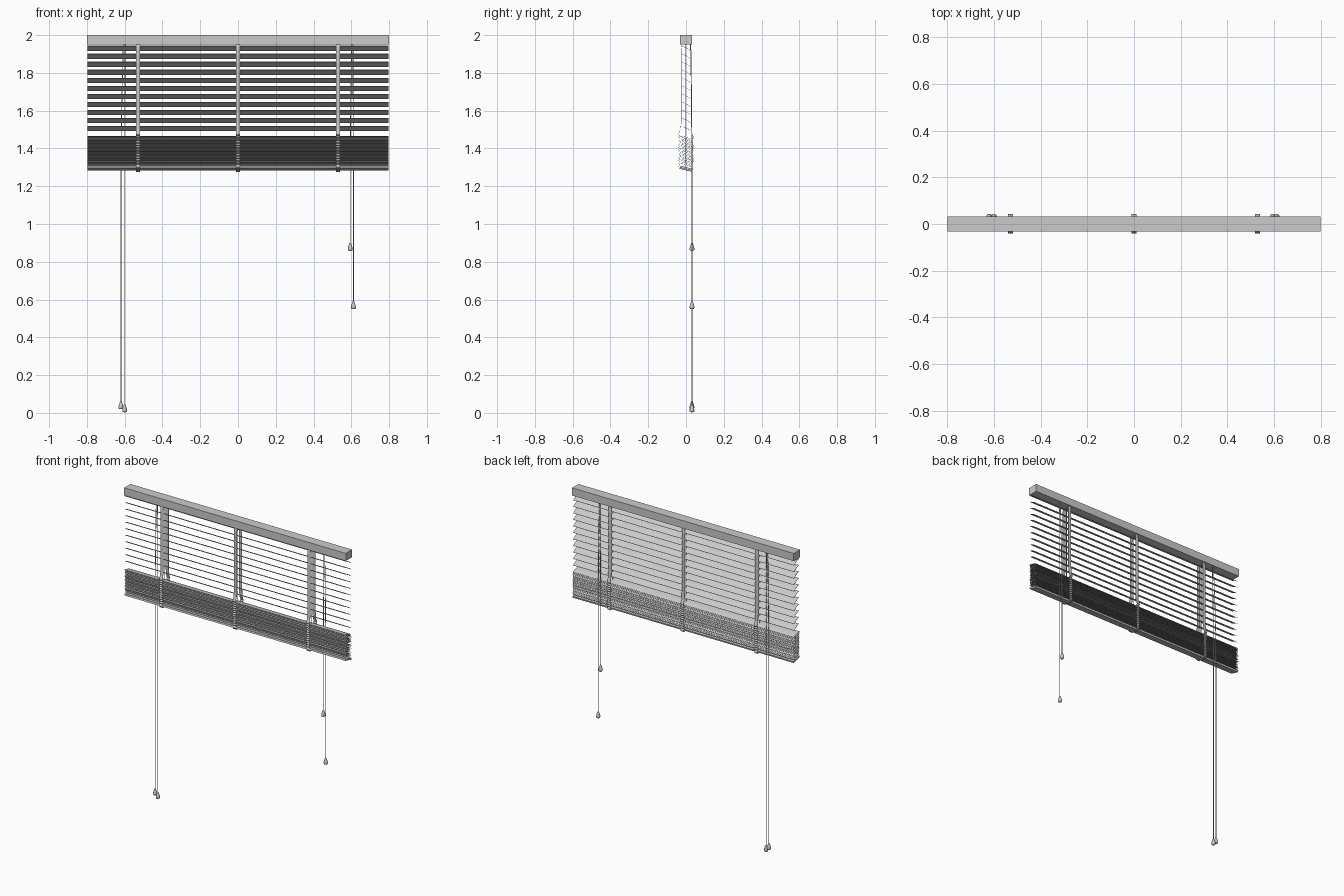
import bpy, bmesh, math, random
from mathutils import Vector

if "Cube" in bpy.data.objects:
    bpy.data.objects.remove(bpy.data.objects["Cube"])
random.seed(4)


def mesh_object(name, bm, smooth=False):
    bmesh.ops.recalc_face_normals(bm, faces=bm.faces)
    me = bpy.data.meshes.new(name)
    bm.to_mesh(me)
    bm.free()
    ob = bpy.data.objects.new(name, me)
    bpy.context.collection.objects.link(ob)
    if smooth:
        for p in me.polygons:
            p.use_smooth = True
    return ob


def extrude_profile(name, pts, x0, x1):
    """Closed (y, z) profile extruded along x."""
    bm = bmesh.new()
    a = [bm.verts.new((x0, y, z)) for y, z in pts]
    b = [bm.verts.new((x1, y, z)) for y, z in pts]
    n = len(pts)
    for i in range(n):
        j = (i + 1) % n
        bm.faces.new((a[i], a[j], b[j], b[i]))
    bm.faces.new(a)
    bm.faces.new(b)
    return mesh_object(name, bm)


def slat(name, z, tilt, y=0.0, width=0.056, thick=0.0016, crown=0.003):
    """Slightly crowned thin slat, front edge raised."""
    n = 4
    top = [(width * (i / n - .5), crown * (1 - (2 * i / n - 1) ** 2)) for i in range(n + 1)]
    prof = top + [(u, v - thick) for u, v in reversed(top)]
    c, s = math.cos(-tilt), math.sin(-tilt)
    extrude_profile(name, [(y + u * c - v * s, z + u * s + v * c) for u, v in prof], -.797, .797)


def tape(name, path, x, width, thick=0.0015):
    """Thin fabric strip following a (y, z) path."""
    prof = path + [(y + thick, z) for y, z in reversed(path)]
    extrude_profile(name, prof, x - width / 2, x + width / 2)


def cord(name, pts, r=0.0022):
    cu = bpy.data.curves.new(name, 'CURVE')
    cu.dimensions = '3D'
    cu.bevel_depth = r
    cu.bevel_resolution = 1
    cu.use_fill_caps = True
    sp = cu.splines.new('POLY')
    sp.points.add(len(pts) - 1)
    for p, q in zip(sp.points, pts):
        p.co = (*q, 1)
    ob = bpy.data.objects.new(name, cu)
    bpy.context.collection.objects.link(ob)


def tassel(name, x, y, z):
    """Teardrop pull, z is its lowest point."""
    prof = [(.0, 0), (.010, .001), (.0125, .006), (.0125, .013), (.010, .024),
            (.006, .035), (.004, .041), (0, .042)]
    bm = bmesh.new()
    vs = [bm.verts.new((x + r, y, z + h)) for r, h in prof]
    es = [bm.edges.new(e) for e in zip(vs, vs[1:])]
    bmesh.ops.spin(bm, geom=vs + es, cent=(x, y, 0), axis=(0, 0, 1),
                   angle=2 * math.pi, steps=12)
    bmesh.ops.remove_doubles(bm, verts=bm.verts, dist=1e-5)
    mesh_object(name, bm, True)


# Head rail
extrude_profile("head_rail", [(-.032, 1.95), (.033, 1.95), (.033, 2), (-.032, 2)], -.8, .8)

# Spread slats
for i in range(11):
    slat(f"open_slat_{i}", 1.931 - .0425 * i, math.radians(28))

# Gathered slats
N = 21
for i in range(N):
    slat(f"stacked_slat_{i}", 1.458 - .0073 * i, math.radians(17 + random.uniform(-3, 3)),
         random.uniform(-.003, .003), width=.062)

# Bottom rail
c, s = math.cos(math.radians(-14)), math.sin(math.radians(-14))
extrude_profile("bottom_rail",
                [(u * c - v * s, 1.296 + u * s + v * c) for u, v in
                 [(-.031, -.006), (.031, -.006), (.031, .005), (-.031, .005)]], -.797, .797)

# Ladder tapes: straight above, folded in loops beside the stack
for k, x in enumerate((-.53, 0, .53)):
    for side, label in ((-1, "front"), (1, "back")):
        dz = .012 if side < 0 else -.006
        path = [(side * .022, 1.951), (side * .0265, 1.92), (side * .0265, 1.53),
                (side * .030, 1.49 + dz)]
        folds = 12
        for i in range(folds * 2):
            path.append((side * (.0405 if i % 2 == 0 else .033),
                         1.462 + dz - i * .0069))
        path += [(side * .0395, 1.290 + dz), (side * .030, 1.284 + dz / 2)]
        tape(f"{label}_tape_{k}", path, x, .022)
    # Strap under the bottom rail and lift cord through the slats
    extrude_profile(f"tape_clip_{k}", [(-.034, 1.292), (.034, 1.276), (.034, 1.280), (-.034, 1.296)],
                    x - .011, x + .011)
    cord(f"lift_cord_{k}", [(x, -.002, 1.955), (x, -.002, 1.29)])

# Pull cords with tassels
pulls = [(-.607, -.62, .02), (-.598, -.6, .003), (.602, .594, .858), (.608, .611, .55)]
for k, (x0, x1, z) in enumerate(pulls):
    y = .0315
    cord(f"pull_cord_{k}", [(x0, .024, 1.955), ((x0 + x1) / 2, .029, 1.7),
                            (x1, y, 1.4), (x1, y, z + .04)])
    tassel(f"pull_tassel_{k}", x1, y, z)
